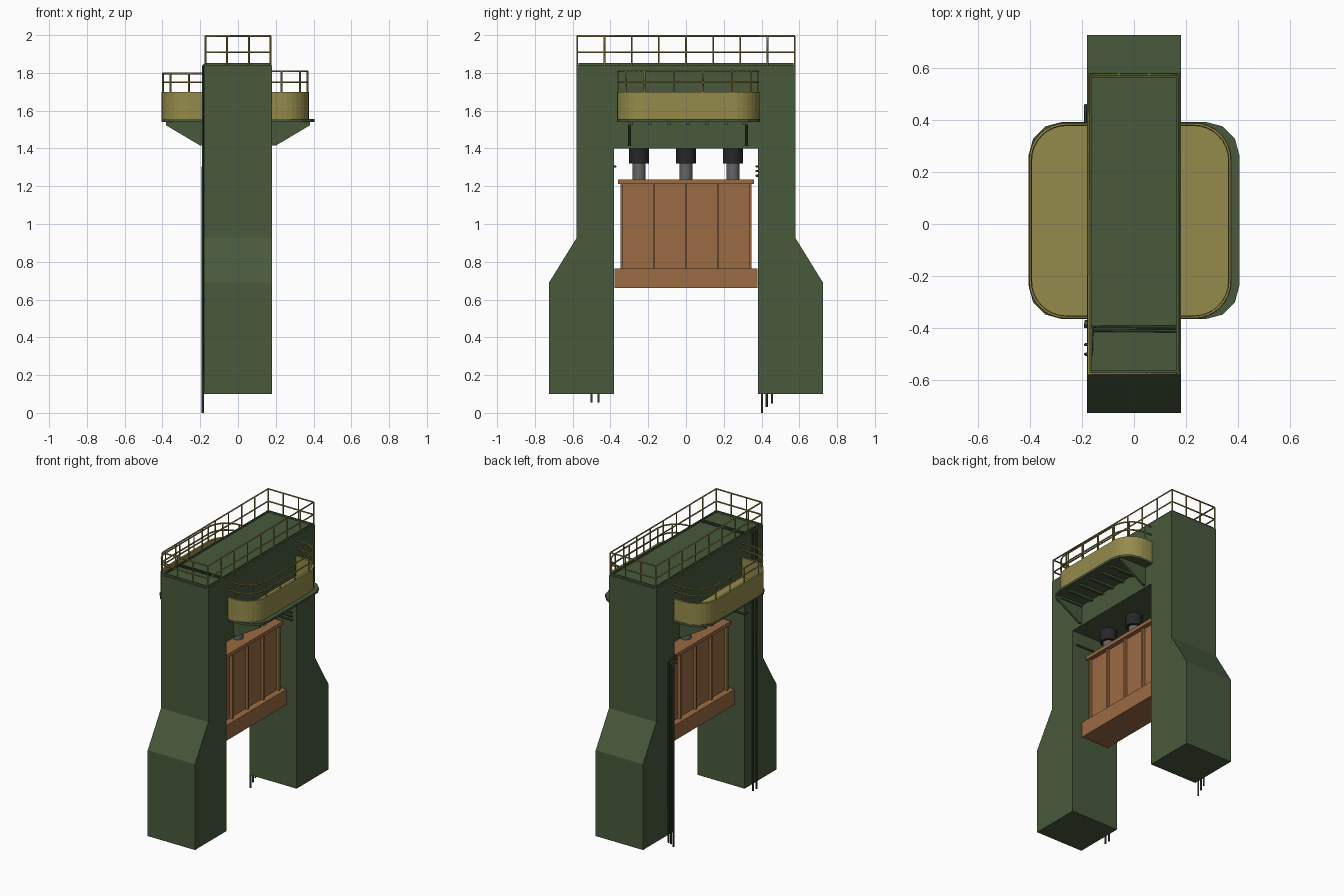
import bpy, bmesh, math
from mathutils import Vector

if "Cube" in bpy.data.objects:
    bpy.data.objects.remove(bpy.data.objects["Cube"])


def material(name, rgb):
    m = bpy.data.materials.new(name)
    m.diffuse_color = (*rgb, 1)
    m.use_nodes = True
    m.node_tree.nodes["Principled BSDF"].inputs["Base Color"].default_value = m.diffuse_color
    return m


GREEN = material("green_paint", (0.065, 0.10, 0.045))
YELLOW = material("yellow_paint", (0.30, 0.26, 0.07))
ORANGE = material("orange_paint", (0.32, 0.145, 0.055))
BLACK = material("black_rubber", (0.02, 0.02, 0.02))
STEEL = material("steel", (0.13, 0.13, 0.13))
PIPE = material("pipe_green", (0.03, 0.045, 0.025))


def finish(name, bm, mat):
    bmesh.ops.recalc_face_normals(bm, faces=bm.faces)
    me = bpy.data.meshes.new(name)
    bm.to_mesh(me)
    bm.free()
    me.materials.append(mat)
    ob = bpy.data.objects.new(name, me)
    bpy.context.collection.objects.link(ob)
    return ob


def prism(name, pts, axis, lo, hi, mat):
    """Extrude a 2D outline along x, y or z."""
    def place(p, h):
        return {"x": (h, p[0], p[1]), "y": (p[0], h, p[1]), "z": (p[0], p[1], h)}[axis]
    bm = bmesh.new()
    f = bm.faces.new([bm.verts.new(place(p, lo)) for p in pts])
    ext = bmesh.ops.extrude_face_region(bm, geom=[f])
    step = Vector(place((0, 0), hi - lo))
    bmesh.ops.translate(bm, vec=step, verts=[v for v in ext["geom"] if isinstance(v, bmesh.types.BMVert)])
    return finish(name, bm, mat)


def box(name, x, y, z, mat):
    return prism(name, [(x[0], y[0]), (x[1], y[0]), (x[1], y[1]), (x[0], y[1])], "z", z[0], z[1], mat)


def tubes(name, paths, r, mat, res=1):
    """Round bars along one or more polylines, turned into a mesh."""
    cu = bpy.data.curves.new(name, "CURVE")
    cu.dimensions = "3D"
    cu.bevel_depth, cu.bevel_resolution, cu.use_fill_caps = r, res, True
    for pts in paths:
        sp = cu.splines.new("POLY")
        sp.points.add(len(pts) - 1)
        for p, c in zip(sp.points, pts):
            p.co = (*c, 1)
    cu.materials.append(mat)
    ob = bpy.data.objects.new(name, cu)
    bpy.context.collection.objects.link(ob)
    bpy.ops.object.select_all(action="DESELECT")
    ob.select_set(True)
    bpy.context.view_layer.objects.active = ob
    bpy.ops.object.convert(target="MESH")
    return ob


def cylinder(name, y, r, z0, z1, mat):
    pts = [(r * math.cos(math.tau * i / 24), y + r * math.sin(math.tau * i / 24)) for i in range(24)]
    ob = prism(name, pts, "z", z0, z1, mat)
    bpy.context.view_layer.objects.active = ob
    bpy.ops.object.select_all(action="DESELECT")
    ob.select_set(True)
    bpy.ops.object.shade_smooth_by_angle()


def outline(s, xo, y0, y1, r, n, x_in=0.175):
    """U-shaped balcony outline with rounded outer corners."""
    pts = [(s * x_in, y0)]
    for cy, a0 in ((y0 + r, -90), (y1 - r, 0)):
        for i in range(n + 1):
            a = math.radians(a0 + 90 * i / n)
            pts.append((s * (xo - r + r * math.cos(a)), cy + r * math.sin(a)))
    return pts + [(s * x_in, y1)]


# Portal frame: flared legs and top beam in one profile
half = [(0.38, 1.40), (0.38, 0.10), (0.725, 0.10), (0.725, 0.69), (0.58, 0.925), (0.58, 1.84)]
prism("portal_frame", half + [(-y, z) for y, z in reversed(half)], "x", -0.18, 0.18, GREEN)

# Toe boards on the roof
for s in (-1, 1):
    box("roof_toe_side", sorted((s * 0.163, s * 0.17)), (-0.57, 0.57), (1.835, 1.852), GREEN)
    box("roof_toe_end", (-0.17, 0.17), sorted((s * 0.563, s * 0.57)), (1.835, 1.852), GREEN)

# Roof railing
X, Y = 0.173, 0.575
loops = [[(-X, -Y, z), (X, -Y, z), (X, Y, z), (-X, Y, z), (-X, -Y, z)] for z in (1.91, 1.995)]
spots = [(s * X, -Y + 2 * Y * i / 8) for s in (-1, 1) for i in range(9)]
spots += [(x, s * Y) for s in (-1, 1) for x in (-0.058, 0.058)]
tubes("roof_railing", loops + [[(x, y, 1.83), (x, y, 1.995)] for x, y in spots], 0.005, YELLOW)

# Side balconies: wall, floor, deck, ribs, brackets and railing
for s, xo, top in ((1, 0.375, 1.808), (-1, 0.405, 1.797)):
    y0, y1, r, t = -0.365, 0.39, 0.145, 0.014
    outer = outline(s, xo, y0, y1, r, 8)
    inner = outline(s, xo - t, y0 + t, y1 - t, r - t, 8)
    prism("balcony_wall", outer + inner[::-1], "z", 1.555, 1.70, YELLOW)
    prism("balcony_floor", inner, "z", 1.555, 1.566, YELLOW)
    prism("balcony_deck", outline(s, 0.405, -0.365, 0.392, 0.13, 3), "z", 1.54, 1.555, GREEN)
    for i in range(7):
        y = -0.29 + 0.1 * i
        box("deck_rib", sorted((s * 0.17, s * 0.36)), (y - 0.01, y + 0.01), (1.527, 1.542), GREEN)
    for y in (-0.30, 0.32):
        prism("deck_bracket", [(s * 0.175, 1.541), (s * 0.38, 1.541), (s * 0.38, 1.522), (s * 0.20, 1.415),
                               (s * 0.175, 1.415)], "y", y - 0.008, y + 0.008, GREEN)
    mid = outline(s, xo - 0.007, y0 + 0.007, y1 - 0.007, r - 0.007, 8)
    rails = [[(x, y, z) for x, y in mid] for z in (1.75, top)]
    posts = [mid[i] for i in (1, 5, 9, 10, 14, 18)]
    posts += [(mid[9][0], mid[9][1] + k * (mid[10][1] - mid[9][1]) / 3) for k in (1, 2)]
    tubes("balcony_railing", rails + [[(x, y, 1.69), (x, y, top)] for x, y in posts], 0.005, YELLOW)

# Pressing slide: base, web, ribs and cap
box("slide_base", (-0.105, 0.105), (-0.378, 0.378), (0.66, 0.765), ORANGE)
box("slide_web", (-0.06, 0.06), (-0.335, 0.335), (0.76, 1.215), ORANGE)
box("slide_cap", (-0.09, 0.09), (-0.36, 0.36), (1.212, 1.236), ORANGE)
for i in range(5):
    y = -0.34 + 0.17 * i
    box("slide_rib", (-0.08, 0.08), (y - 0.006, y + 0.006), (0.76, 1.215), ORANGE)

# Hydraulic rams
for y in (-0.248, 0, 0.248):
    cylinder("ram_collar", y, 0.053, 1.32, 1.405, BLACK)
    cylinder("ram_rod", y, 0.034, 1.23, 1.325, STEEL)

# Pipes wrapping from the rear-side face round to the inner leg face
wraps = []
for y, z0, z in ((0.402, 0.0, 1.255), (0.427, 0.03, 1.28), (0.455, 0.05, 1.305)):
    wraps.append([(-0.186, y, z0), (-0.186, y, z - 0.015), (-0.186, y - 0.01, z),
                  (-0.186, 0.374, z), (-0.176, 0.373, z), (0.15, 0.373, z)])
wraps.append([(-0.186, -0.40, 1.305), (-0.186, -0.374, 1.305), (-0.176, -0.374, 1.305), (0.15, -0.374, 1.305)])
tubes("leg_pipes", wraps, 0.006, PIPE, 2)

# Riser pipes on the other leg, folding over the roof
risers = []
for y, ye in ((-0.50, -0.41), (-0.463, -0.395)):
    risers.append([(-0.186, y, 0.055), (-0.186, y, 1.835), (-0.176, y, 1.845),
                   (-0.163, y, 1.845), (-0.16, ye, 1.845), (0.16, ye, 1.845)])
tubes("riser_pipes", risers, 0.006, PIPE, 2)
